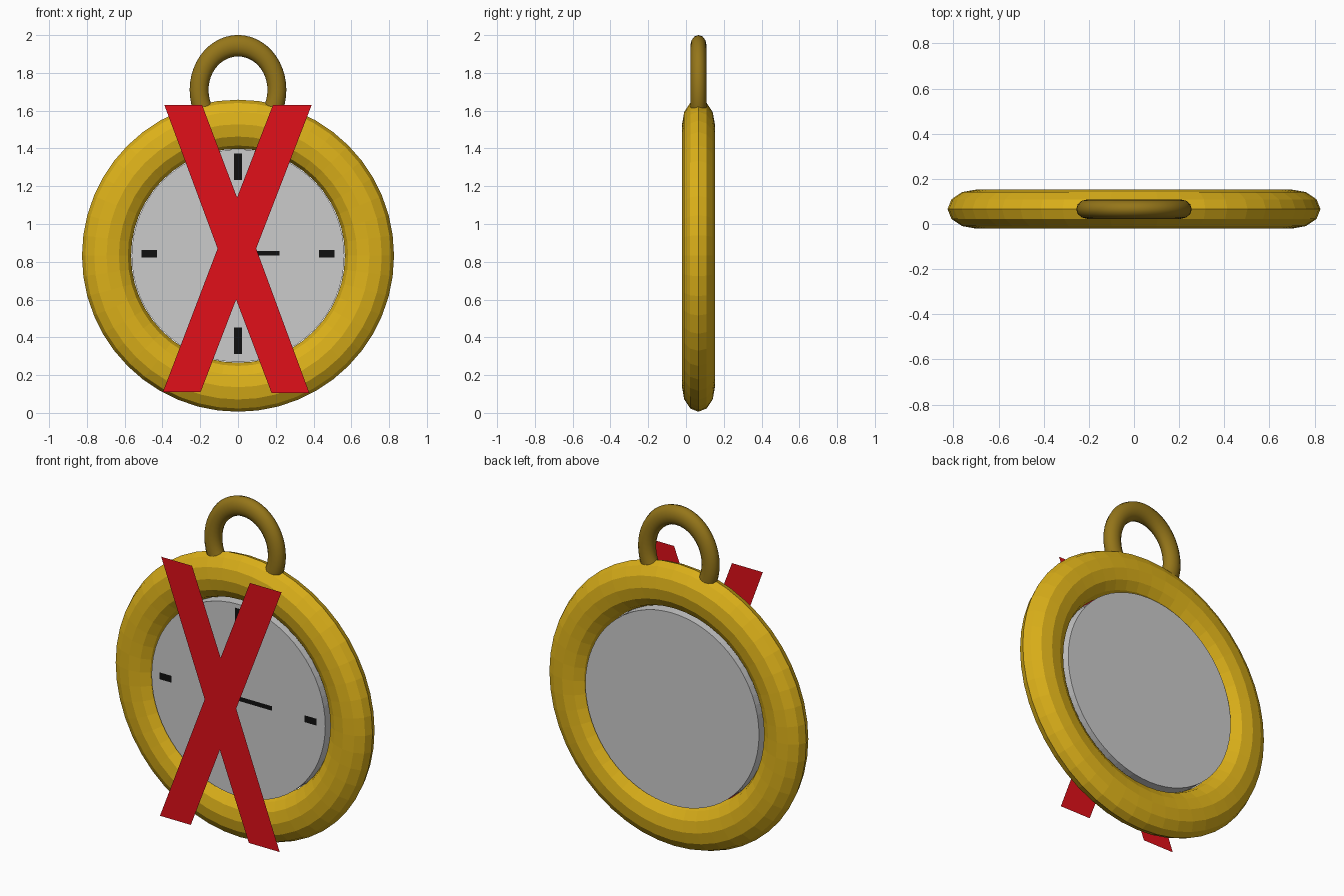
import bpy, bmesh, math

if "Cube" in bpy.data.objects:
    bpy.data.objects.remove(bpy.data.objects["Cube"])

MID_Y = 0.066      # middle plane of the watch body
MID_Z = 0.832      # centre height of the watch body


def material(name, rgb):
    m = bpy.data.materials.new(name)
    m.diffuse_color = (*rgb, 1.0)
    m.use_nodes = True
    m.node_tree.nodes["Principled BSDF"].inputs["Base Color"].default_value = m.diffuse_color
    return m


gold = material("gold", (0.72, 0.44, 0.01))
dark_gold = material("dark_gold", (0.30, 0.18, 0.01))
black = material("black", (0.005, 0.005, 0.005))
red = material("red", (0.75, 0.005, 0.01))


def ring(name, major, minor, z, scale, mat):
    """Upright ring facing the front."""
    bpy.ops.mesh.primitive_torus_add(major_segments=48, minor_segments=12,
                                     major_radius=major, minor_radius=minor,
                                     location=(0, MID_Y, z),
                                     rotation=(math.pi / 2, 0, 0))
    ob = bpy.context.object
    ob.name = name
    ob.scale = scale
    ob.data.materials.append(mat)
    return ob


def flat_shape(name, points, y, mat):
    """Flat polygon in the front plane, from (x, z) points."""
    bm = bmesh.new()
    f = bm.faces.new([bm.verts.new((x, y, z)) for x, z in points])
    f.normal_update()
    if f.normal.y > 0:
        f.normal_flip()
    me = bpy.data.meshes.new(name)
    bm.to_mesh(me)
    bm.free()
    me.materials.append(mat)
    ob = bpy.data.objects.new(name, me)
    bpy.context.collection.objects.link(ob)
    return ob


def bar(name, x, z, w, h, mat):
    pts = [(x - w / 2, z - h / 2), (x + w / 2, z - h / 2),
           (x + w / 2, z + h / 2), (x - w / 2, z + h / 2)]
    return flat_shape(name, pts, 0.0, mat)


# Case: flattened faceted ring
ring("case_ring", 0.696, 0.13, MID_Z, (1, 1, 0.087 / 0.13), gold)

# Hanging loop, its lower half buried in the case
loop = ring("hanging_loop", 0.206, 0.05, 1.71, (1, 1.135, 0.86), dark_gold)
bpy.ops.object.shade_smooth_by_angle(angle=math.radians(35))

# Dial: plain disc, visible on front and back
bpy.ops.mesh.primitive_cylinder_add(vertices=64, radius=0.563, depth=0.124,
                                    location=(0, MID_Y, MID_Z),
                                    rotation=(math.pi / 2, 0, 0))
bpy.context.object.name = "dial"

# Plain hour marks at the four quarters
for i in range(4):
    a = i * math.pi / 2
    size = (0.04, 0.14) if i % 2 == 0 else (0.08, 0.04)
    bar(f"hour_mark_{i + 1}", 0.47 * math.sin(a), MID_Z + 0.01 + 0.46 * math.cos(a),
        *size, black)

# Hands
bar("hour_hand", 0.105, 0.845, 0.23, 0.026, black)
bar("minute_hand", 0.0, 0.97, 0.026, 0.26, black)

# Red cross floating in front of the dial
cross = [(-0.39, 1.63), (-0.19, 1.63), (-0.005, 1.14), (0.185, 1.63),
         (0.39, 1.63), (0.096, 0.87), (0.378, 0.105), (0.178, 0.105),
         (-0.01, 0.60), (-0.198, 0.11), (-0.398, 0.11), (-0.108, 0.87)]
flat_shape("red_cross", cross, -0.154, red)
